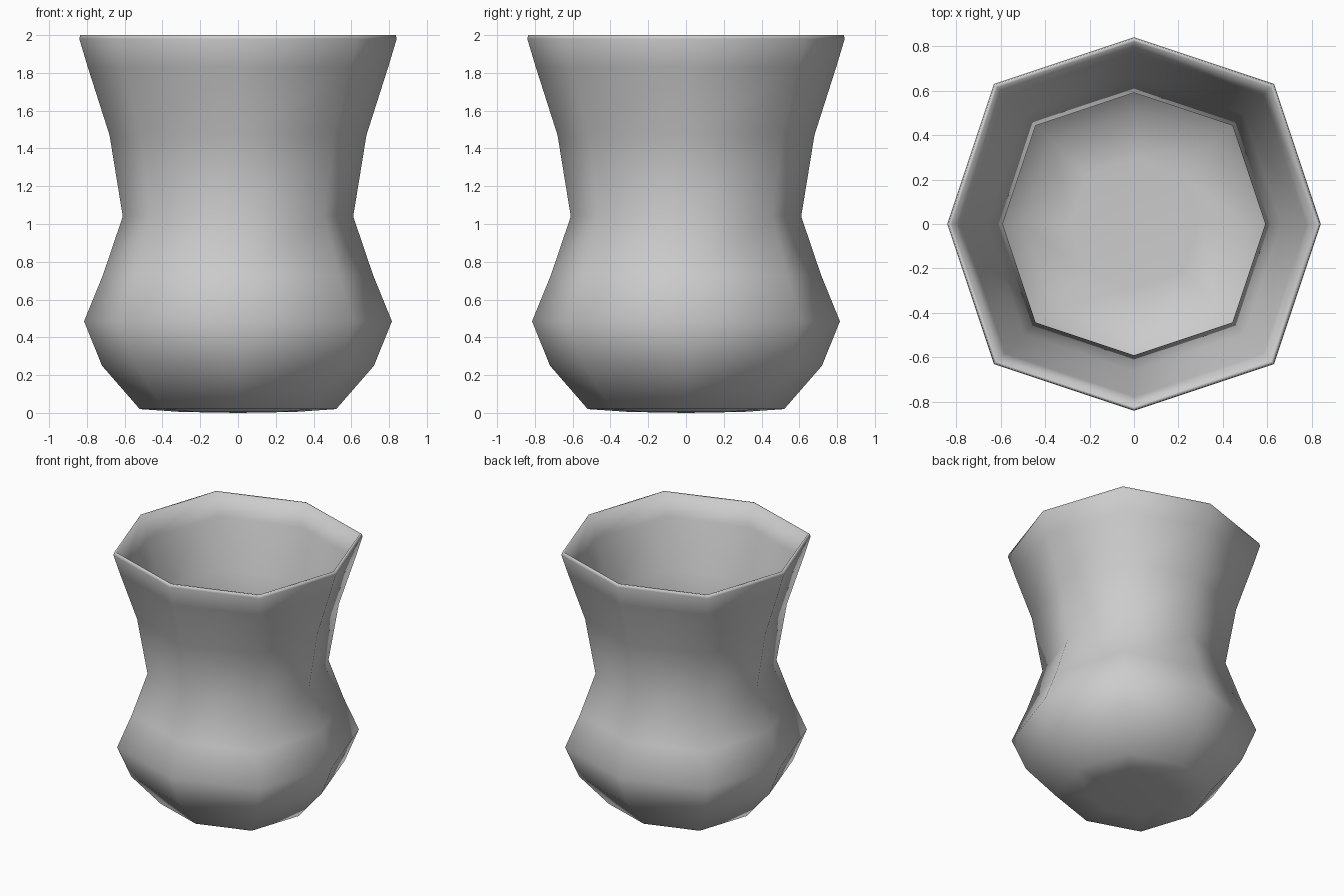
import bpy, bmesh

if "Cube" in bpy.data.objects:
    bpy.data.objects.remove(bpy.data.objects["Cube"])

# Outer wall profile: (radius at the axis corners, height)
outer = [(0.30, 0.005), (0.52, 0.02), (0.72, 0.25), (0.815, 0.485), (0.715, 0.73),
         (0.61, 1.04), (0.68, 1.47), (0.795, 1.83), (0.84, 1.98), (0.835, 2.0)]
# Inner wall follows the outer one at a thin offset, from rim to floor
t = 0.02
inner = [(0.82, 2.0)] + [(r - t, z) for r, z in reversed(outer[2:8])] + [(0.50, 0.04), (0.29, 0.025)]

# Rounded-square octagon: corners pulled to 3/4 of the side distance
octagon = [(1, 0), (.75, .75), (0, 1), (-.75, .75), (-1, 0), (-.75, -.75), (0, -1), (.75, -.75)]

bm = bmesh.new()
rings = [[bm.verts.new((r * x, r * y, z)) for x, y in octagon] for r, z in outer + inner]

# Walls
for a, b in zip(rings, rings[1:]):
    for i in range(8):
        j = (i + 1) % 8
        bm.faces.new((a[i], a[j], b[j], b[i]))

# Underside and inside floor
for ring, z in ((rings[0], 0.0), (rings[-1], 0.02)):
    c = bm.verts.new((0, 0, z))
    for i in range(8):
        bm.faces.new((ring[i], ring[(i + 1) % 8], c))

bmesh.ops.recalc_face_normals(bm, faces=bm.faces[:])
for f in bm.faces:
    f.smooth = True
mesh = bpy.data.meshes.new("vase")
bm.to_mesh(mesh)
bm.free()
vase = bpy.data.objects.new("vase", mesh)
bpy.context.collection.objects.link(vase)
